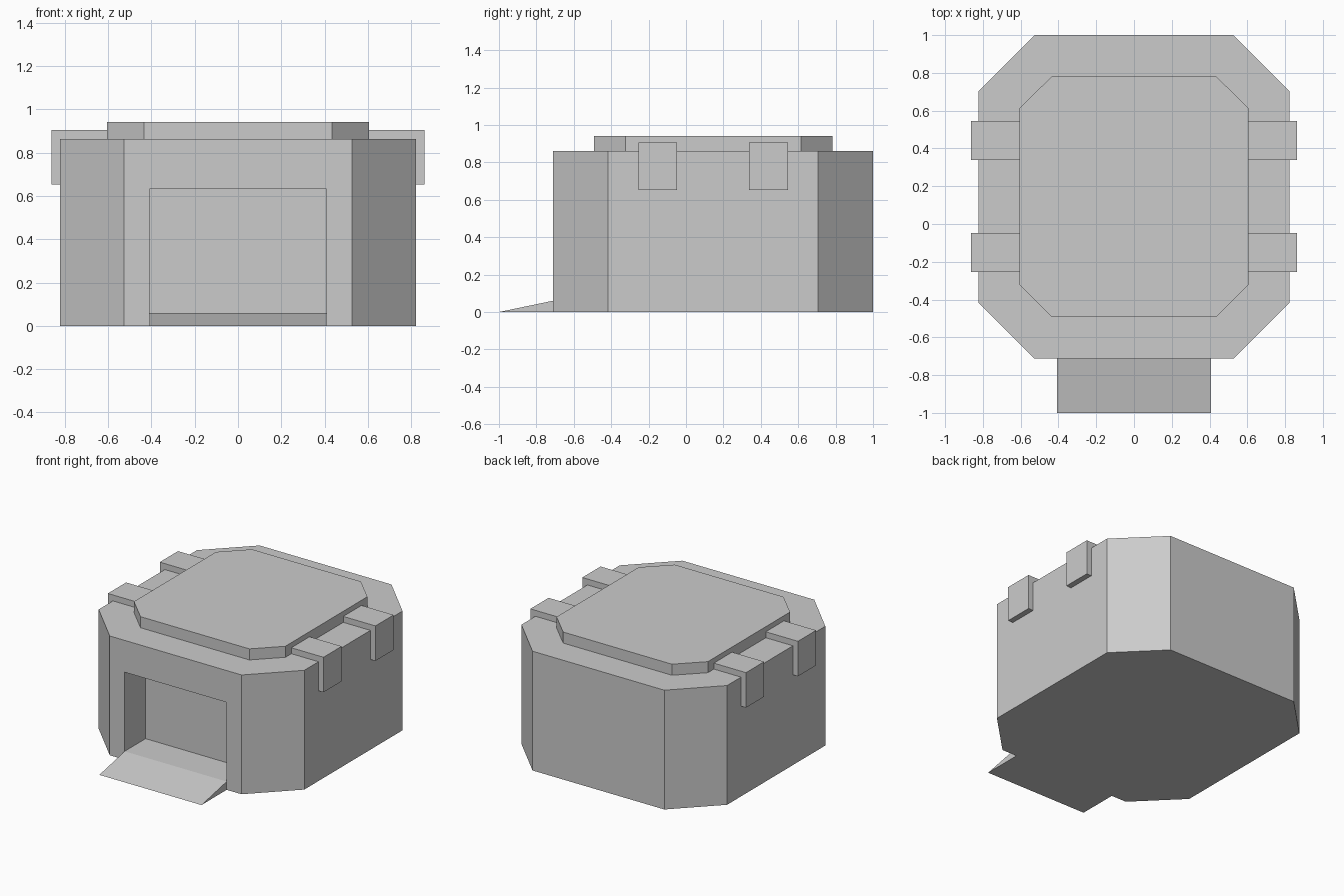
import bpy, bmesh
from mathutils import Vector

if "Cube" in bpy.data.objects:
    bpy.data.objects.remove(bpy.data.objects["Cube"])


def prism(name, outline, direction):
    """Extrude a closed planar outline along a direction."""
    bm = bmesh.new()
    face = bm.faces.new([bm.verts.new(p) for p in outline])
    ext = bmesh.ops.extrude_face_region(bm, geom=[face], use_keep_orig=True)
    moved = [v for v in ext["geom"] if isinstance(v, bmesh.types.BMVert)]
    bmesh.ops.translate(bm, verts=moved, vec=Vector(direction))
    bmesh.ops.recalc_face_normals(bm, faces=bm.faces)
    mesh = bpy.data.meshes.new(name)
    bm.to_mesh(mesh)
    bm.free()
    obj = bpy.data.objects.new(name, mesh)
    bpy.context.collection.objects.link(obj)
    return obj


def octagon_block(name, hx, y0, y1, cx, cy, z0, z1):
    """Box with chamfered vertical corners (cx, cy = chamfer sizes)."""
    pts = [(hx - cx, y0), (hx, y0 + cy), (hx, y1 - cy), (hx - cx, y1),
           (cx - hx, y1), (-hx, y1 - cy), (-hx, y0 + cy), (cx - hx, y0)]
    return prism(name, [(x, y, z0) for x, y in pts], (0, 0, z1 - z0))


FRONT, DOOR, FLOOR, TOP = -0.712, 0.408, 0.06, 0.862

# Main body and roof slab
body = octagon_block("body", 0.822, FRONT, 1.0, 0.295, 0.295, 0, TOP)
octagon_block("roof_slab", 0.605, -0.492, 0.782, 0.17, 0.168, TOP, 0.942)

# Recessed doorway cut into the front
cutter = prism("doorway_cutter",
               [(-DOOR, -0.9, FLOOR), (DOOR, -0.9, FLOOR),
                (DOOR, -0.9, 0.632), (-DOOR, -0.9, 0.632)],
               (0, 0.428, 0))
cutter.hide_render = True
cutter.hide_set(True)
cut = body.modifiers.new("doorway", 'BOOLEAN')
cut.operation = 'DIFFERENCE'
cut.solver = 'EXACT'
cut.object = cutter

# Entry ramp
prism("ramp", [(-DOOR, -1, 0), (-DOOR, FRONT, 0), (-DOOR, FRONT, FLOOR)],
      (2 * DOOR, 0, 0))

# L-shaped brackets hooked over both side edges
profile = [(0.605, TOP), (0.605, 0.905), (0.862, 0.905),
           (0.862, 0.652), (0.822, 0.652), (0.822, TOP)]
for side, label in ((-1, "left"), (1, "right")):
    for y, place in ((-0.255, "front"), (0.338, "rear")):
        prism(f"{label}_{place}_bracket",
              [(side * x, y, z) for x, z in profile], (0, 0.208, 0))
